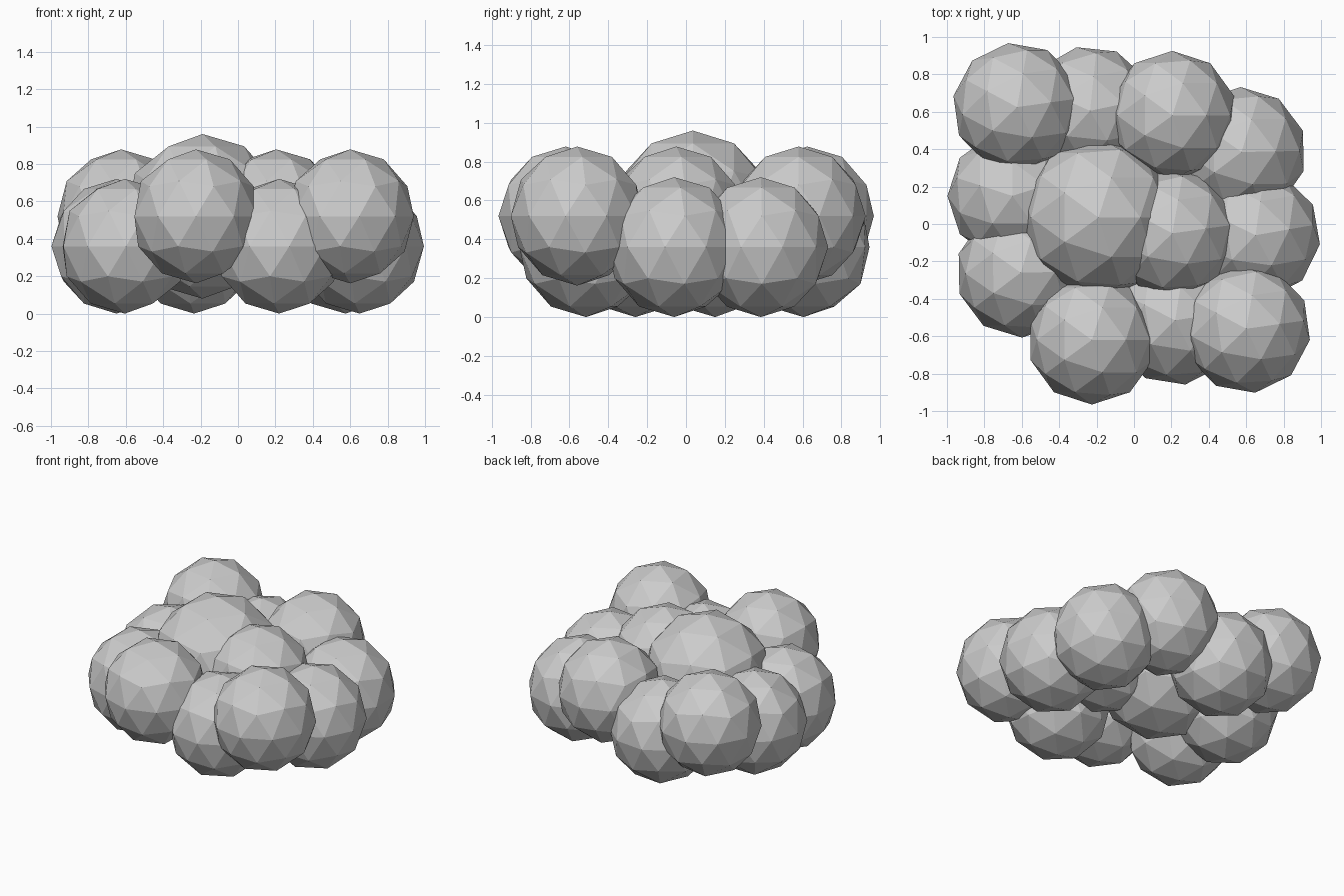
import bpy, math

if "Cube" in bpy.data.objects:
    bpy.data.objects.remove(bpy.data.objects["Cube"])

# Low-poly cloud: overlapping faceted puffs in three groups


def puff(name, x, y, z, r, turn):
    bpy.ops.mesh.primitive_ico_sphere_add(
        subdivisions=2, radius=r, location=(x, y, z),
        rotation=(0, 0, math.radians(turn)))
    ob = bpy.context.object
    ob.name = name
    ob.scale = (0.965, 0.965, 1)  # puffs are slightly taller than wide
    bpy.ops.object.shade_flat()


# Lower puffs resting on the ground: x, y, turn
lower = [(-0.65, 0.15, 18), (-0.605, -0.26, 1), (-0.235, 0.605, 12),
         (0.575, 0.385, 1), (0.65, -0.06, 10), (0.22, -0.515, 9)]
for i, (x, y, t) in enumerate(lower):
    puff(f"lower_puff_{i + 1}", x, y, 0.36, 0.36, t)

# Upper puffs: x, y, turn
upper = [(-0.625, 0.625, 8), (0.205, 0.58, 0), (0.205, -0.05, 8),
         (-0.225, -0.62, 0), (0.6, -0.56, 8)]
for i, (x, y, t) in enumerate(upper):
    puff(f"upper_puff_{i + 1}", x, y, 0.52, 0.358, t)

# Large centre puff
puff("centre_puff", -0.19, 0.035, 0.52, 0.44, 0)
